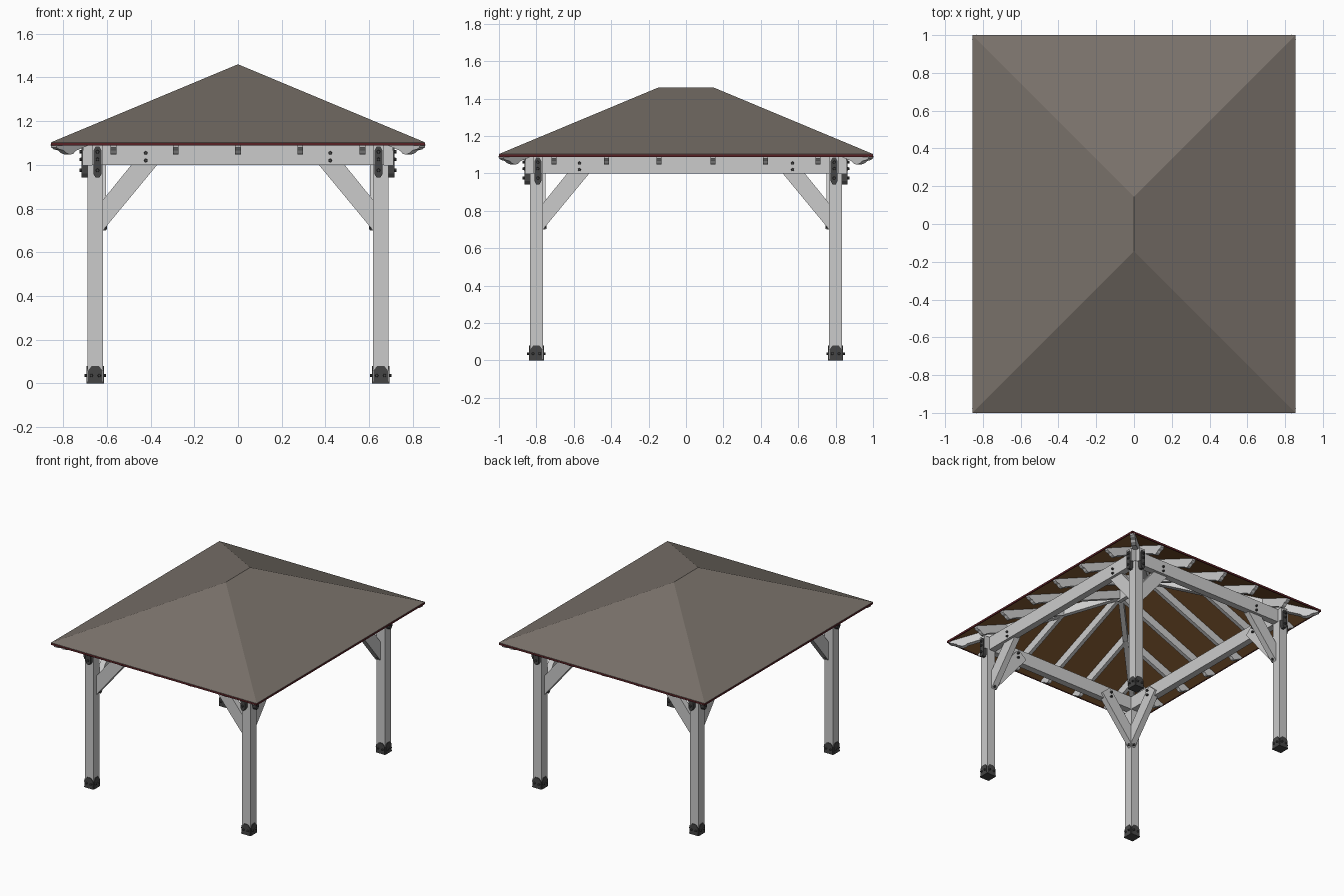
import bpy, bmesh
from math import pi
from mathutils import Vector, Matrix

if "Cube" in bpy.data.objects:
    bpy.data.objects.remove(bpy.data.objects["Cube"])

V = Vector
X, Y, Z = V((1, 0, 0)), V((0, 1, 0)), V((0, 0, 1))
HX, HY, EAVE, SLOPE = 0.855, 1.0, 1.088, 0.4175   # roof half sizes, soffit height, pitch


def material(name, rgb):
    m = bpy.data.materials.new(name)
    m.diffuse_color = (*rgb, 1)
    m.use_nodes = True
    m.node_tree.nodes["Principled BSDF"].inputs["Base Color"].default_value = m.diffuse_color
    return m


SHINGLE = material("shingle", (0.19, 0.165, 0.143))
DECK = material("deck_wood", (0.22, 0.10, 0.032))
TRIM = material("red_trim", (0.10, 0.015, 0.018))
IRON = material("black_iron", (0.06, 0.06, 0.06))


def prism(bm, pts, push):
    """Extrude a flat polygon along a vector."""
    pts, n = [V(p) for p in pts], len(pts)
    a = [bm.verts.new(p) for p in pts]
    b = [bm.verts.new(p + push) for p in pts]
    bm.faces.new(a)
    bm.faces.new(b[::-1])
    for i in range(n):
        bm.faces.new((a[i], a[(i + 1) % n], b[(i + 1) % n], b[i]))


def box(bm, lo, hi):
    lo, hi = V(lo), V(hi)
    m = Matrix.Translation((lo + hi) / 2) @ Matrix.Diagonal((*(hi - lo), 1))
    bmesh.ops.create_cube(bm, size=1, matrix=m)


def bolt(bm, pos, axis, length=0.02, r=0.009):
    m = Matrix.Translation(pos) @ axis.to_track_quat('Z', 'Y').to_matrix().to_4x4()
    bmesh.ops.create_cone(bm, cap_ends=True, segments=8, radius1=r, radius2=r * 0.8,
                          depth=length, matrix=m)


def finish(bm, name, mat=None, mirror=(False, False)):
    bmesh.ops.recalc_face_normals(bm, faces=bm.faces)
    me = bpy.data.meshes.new(name)
    bm.to_mesh(me)
    bm.free()
    ob = bpy.data.objects.new(name, me)
    bpy.context.collection.objects.link(ob)
    if mat:
        me.materials.append(mat)
    if any(mirror):
        mod = ob.modifiers.new("mirror", 'MIRROR')
        mod.use_axis = (*mirror, False)
        mod.use_mirror_merge = False
    return ob


# Hip roof: shingle layer over a timber deck
def hip_slab(name, z, thick, mat):
    bm = bmesh.new()
    rise, ry = HX * SLOPE, HY - HX
    layers = []
    for h in (z, z + thick):
        c = [bm.verts.new(p) for p in ((-HX, -HY, h), (HX, -HY, h), (HX, HY, h), (-HX, HY, h))]
        r = [bm.verts.new((0, s * ry, h + rise)) for s in (-1, 1)]
        for f in ((c[0], c[1], r[0]), (c[1], c[2], r[1], r[0]),
                  (c[2], c[3], r[1]), (c[3], c[0], r[0], r[1])):
            bm.faces.new(f)
        layers.append(c)
    a, b = layers
    for i in range(4):
        j = (i + 1) % 4
        bm.faces.new((a[i], a[j], b[j], b[i]))
    finish(bm, name, mat)


hip_slab("roof_deck", EAVE, 0.006, DECK)
hip_slab("roof_shingles", EAVE + 0.0065, 0.009, SHINGLE)

# Red drip edge around the eaves
bm = bmesh.new()
box(bm, (HX - 0.006, -HY, EAVE), (HX + 0.001, HY, EAVE + 0.013))
finish(bm, "side_drip_edge", TRIM, (True, False))
bm = bmesh.new()
box(bm, (-HX, HY - 0.006, EAVE), (HX, HY + 0.001, EAVE + 0.013))
finish(bm, "end_drip_edge", TRIM, (False, True))


# Rafters with a shaped tail, running inwards from a foot point on the eave
def rafter(bm, foot, inward, end, width=0.027):
    foot, inward = V(foot), V(inward)
    u = lambda d: EAVE + d * SLOPE
    prof = [(0.01, u(0.01)), (end, u(end)), (end, u(end) - 0.065), (0.13, u(0.13) - 0.065),
            (0.10, 1.064), (0.09, 1.052), (0.075, 1.047), (0.055, 1.055), (0.045, 1.066),
            (0.025, 1.071), (0.012, 1.080)]
    across = inward.cross(Z).normalized() * width
    prism(bm, [foot + inward * d + Z * z - across / 2 for d, z in prof], across)


bm = bmesh.new()
for y in (0.145, 0.425, 0.705):
    rafter(bm, (HX, y, 0), -X, min(HY - y, HX))
finish(bm, "side_rafters", None, (True, True))
bm = bmesh.new()
for x in (-0.57, -0.285, 0, 0.285, 0.57):
    rafter(bm, (x, HY, 0), -Y, HX - abs(x))
finish(bm, "end_rafters", None, (False, True))
bm = bmesh.new()
rafter(bm, (HX, HY, 0), (-1, -1, 0), HX, 0.035)
finish(bm, "hip_rafters", None, (True, True))
bm = bmesh.new()
top = EAVE + HX * SLOPE
box(bm, (-0.015, -0.16, top - 0.085), (0.015, 0.16, top - 0.008))
finish(bm, "ridge_board")

# Posts
PX, PY, H = 0.653, 0.80, 0.035
bm = bmesh.new()
box(bm, (PX - H, PY - H, 0.004), (PX + H, PY + H, 1.0))
finish(bm, "posts", None, (True, True))

# Perimeter beams, ends running past the crossing
BX, BY, T = 0.643, 0.792, 0.025
bm = bmesh.new()
box(bm, (BX - T, -0.858, 1.0), (BX + T, 0.858, 1.1))
finish(bm, "side_beams", None, (True, False))
bm = bmesh.new()
box(bm, (-0.71, BY - T, 1.0), (0.71, BY + T, 1.1))
finish(bm, "end_beams", None, (False, True))

# Knee braces lapping the inner faces of the beams (distance in from post face, height)
BRACE = [(0, 0.70), (0, 0.84), (0.18, 1.062), (0.21, 1.085), (0.272, 1.03), (0.248, 1.0)]
bm = bmesh.new()
prism(bm, [(0.618 - d, 0.752, z) for d, z in BRACE], Y * 0.045)
prism(bm, [(0.603, 0.765 - d, z) for d, z in BRACE], X * 0.045)
finish(bm, "knee_braces", None, (True, True))

# Brace bolts
bm = bmesh.new()
for z in (1.02, 1.055):
    for y in (0.748, 0.819):
        bolt(bm, (0.422, y, z), Y)
    for x in (0.599, 0.670):
        bolt(bm, (x, 0.57, z), X)
bolt(bm, (0.608, 0.775, 0.713), X, 0.016)
bolt(bm, (0.63, 0.755, 0.713), Y, 0.016)
finish(bm, "brace_bolts", IRON, (True, True))

# Pointed iron straps over the beam ends
bm = bmesh.new()
STRAP = [(-0.019, 0.96), (-0.009, 0.942), (0.009, 0.942), (0.019, 0.96),
         (0.019, 1.065), (0.009, 1.085), (-0.009, 1.085), (-0.019, 1.065)]
prism(bm, [(BX + a, 0.83, z) for a, z in STRAP], Y * 0.034)
prism(bm, [(0.683, BY + a, z) for a, z in STRAP], X * 0.033)
for z in (0.975, 1.025, 1.06):
    bolt(bm, (BX, 0.866, z), Y, 0.016)
    bolt(bm, (0.718, BY, z), X, 0.016)
finish(bm, "corner_straps", IRON, (True, True))

# Post shoes: a foot plate with four pointed cheeks and bolts
bm = bmesh.new()
box(bm, (PX - 0.039, PY - 0.039, 0), (PX + 0.039, PY + 0.039, 0.008))
CHEEK = [(-0.034, 0), (0.034, 0), (0.034, 0.058), (0.016, 0.08), (-0.016, 0.08), (-0.034, 0.058)]
for i in range(4):
    rot = Matrix.Translation((PX, PY, 0)) @ Matrix.Rotation(i * pi / 2, 4, 'Z')
    out = rot.to_3x3() @ X
    prism(bm, [rot @ V((H, a, z)) for a, z in CHEEK], out * 0.005)
    for a in (-0.018, 0.018):
        bolt(bm, rot @ V((0.043, a, 0.036)), out, 0.014, 0.008)
finish(bm, "post_shoes", IRON, (True, True))
